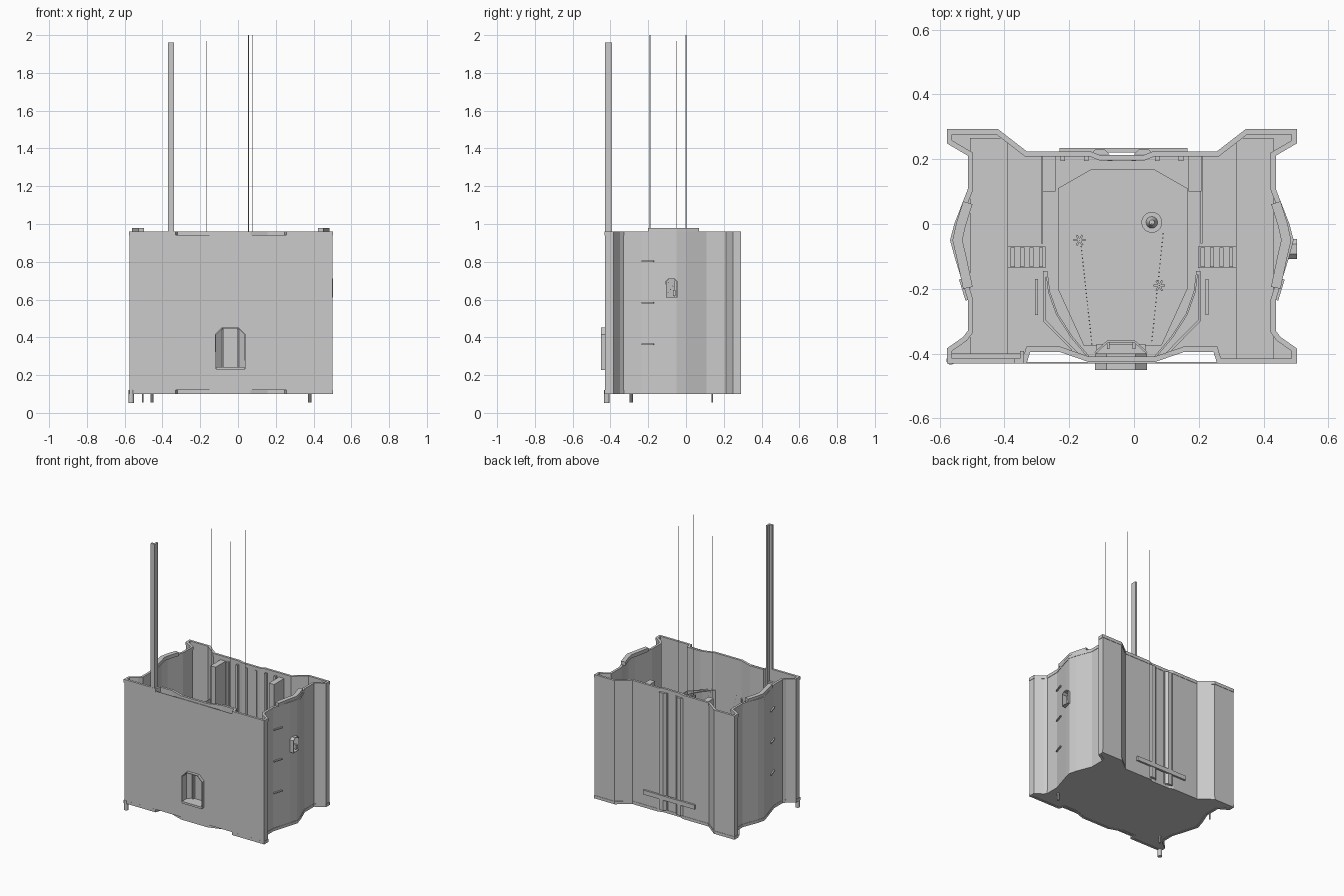
import bpy, bmesh, math
from mathutils import Vector

if "Cube" in bpy.data.objects:
    bpy.data.objects.remove(bpy.data.objects["Cube"])

CX = -0.0375   # mirror axis of the shell


def make(name, bm):
    bmesh.ops.recalc_face_normals(bm, faces=bm.faces)
    me = bpy.data.meshes.new(name)
    bm.to_mesh(me)
    bm.free()
    ob = bpy.data.objects.new(name, me)
    bpy.context.collection.objects.link(ob)
    return ob


def box(name, x0, x1, y0, y1, z0, z1):
    bm = bmesh.new()
    bmesh.ops.create_cube(bm, size=1)
    for v in bm.verts:
        v.co = Vector((x0 + (v.co.x + .5) * (x1 - x0), y0 + (v.co.y + .5) * (y1 - y0),
                       z0 + (v.co.z + .5) * (z1 - z0)))
    return make(name, bm)


def prism(name, pts, d):
    """Closed polygon of 3D points extruded along d."""
    bm = bmesh.new()
    f = bm.faces.new([bm.verts.new(p) for p in pts])
    r = bmesh.ops.extrude_face_region(bm, geom=[f])
    for v in r['geom']:
        if isinstance(v, bmesh.types.BMVert):
            v.co += Vector(d)
    return make(name, bm)


def strip(name, pts, z0, z1, thick, closed=False, offset=-1):
    """Upright sheet along a plan path, thickened."""
    bm = bmesh.new()
    lo = [bm.verts.new((x, y, z0)) for x, y in pts]
    hi = [bm.verts.new((x, y, z1)) for x, y in pts]
    n = len(pts)
    for i in range(n if closed else n - 1):
        j = (i + 1) % n
        bm.faces.new((lo[i], lo[j], hi[j], hi[i]))
    me = bpy.data.meshes.new(name)
    bm.to_mesh(me)
    bm.free()
    ob = bpy.data.objects.new(name, me)
    bpy.context.collection.objects.link(ob)
    m = ob.modifiers.new("thickness", 'SOLIDIFY')
    m.thickness, m.offset, m.use_even_offset = thick, offset, True
    return ob


def rod(name, x, y, z0, z1, r, n=8, r2=None):
    bm = bmesh.new()
    bmesh.ops.create_cone(bm, cap_ends=True, segments=n, radius1=r,
                          radius2=r if r2 is None else r2, depth=z1 - z0)
    bmesh.ops.translate(bm, verts=bm.verts, vec=(x, y, (z0 + z1) / 2))
    return make(name, bm)


def cut(ob, cutter):
    cutter.hide_render = True
    cutter.hide_viewport = False
    cutter.display_type = 'WIRE'
    m = ob.modifiers.new("opening", 'BOOLEAN')
    m.object, m.operation, m.solver = cutter, 'DIFFERENCE', 'EXACT'


def mirror(pts):
    return [(2 * CX - x, y) for x, y in reversed(pts)]


# Shell outline: right half from front middle to back middle, then mirrored
bulge = [(.435, -.235), (.475, -.105), (.49, -.05), (.477, 0), (.435, .108)]
half = [(.065, -.423), (.155, -.392), (.247, -.392), (.258, -.428), (.5, -.428), (.5, -.385),
        (.45, -.35), (.435, -.33)] + bulge + [(.435, .212), (.5, .25), (.5, .29), (.345, .29),
        (.257, .222), (.06, .222), (.03, .21)]
outline = half + mirror(half)

wall = strip("shell_wall", outline, .10, .95, .012, True)
strip("top_rim", outline, .938, .96, .016, True, -.7)
strip("bottom_rim", outline, .10, .12, .016, True, -.7)
prism("floor", [(x, y, .102) for x, y in outline], (0, 0, .014))
panel = box("front_panel", -.573, .5, -.43, -.426, .12, .942)

# Raised lips and rungs on the two end bulges
lip = [(.452, -.2), (.472, -.105), (.485, -.05), (.474, 0), (.452, .07)]
for side, f in (("right", lambda p: p), ("left", mirror)):
    strip(side + "_end_lip", f(lip), .955, .98, .03)
    for z in (.36, .58, .8):
        strip(side + "_wall_cleat", f([(.44, -.235), (.46, -.17)]), z, z + .008, .01, offset=0)

# Front window: chamfered opening, frame, bay behind and bars
def arch(x0, x1, z0, z1, c):
    return [(x0, z0), (x1, z0), (x1, z1 - c), (x1 - c, z1), (x0 + c, z1), (x0, z1 - c)]

win = arch(-.118, .038, .235, .45, .035)
cutter = prism("front_window_cutter", [(x, -.5, z) for x, z in win], (0, .14, 0))
cut(wall, cutter)
cut(panel, cutter)

def frame(name, shape, axis, a, b, t):
    """Open tube around a window shape."""
    P = (lambda u, v, d: (u, d, v)) if axis == 'y' else (lambda u, v, d: (d, u, v))
    bm = bmesh.new()
    A = [bm.verts.new(P(u, v, a)) for u, v in shape]
    B = [bm.verts.new(P(u, v, b)) for u, v in shape]
    for i in range(len(A)):
        j = (i + 1) % len(A)
        bm.faces.new((A[i], A[j], B[j], B[i]))
    ob = make(name, bm)
    m = ob.modifiers.new("thickness", 'SOLIDIFY')
    m.thickness, m.offset = t, 0
    return ob

frame("front_window_frame", win, 'y', -.45, -.40, .006)
strip("front_window_bay", [(-.118, -.40), (-.08, -.365), (0, -.365), (.038, -.40)], .235, .45, .006)
box("front_window_sill", -.115, .035, -.45, -.37, .228, .242)
for x in (-.08, 0):
    box("front_window_bar", x - .004, x + .004, -.385, -.365, .24, .445)

# Right wall hatch
hatch = arch(-.105, -.048, .612, .71, .014)
cut(wall, prism("hatch_cutter", [(.44, y, z) for y, z in hatch], (.1, 0, 0)))
frame("hatch_frame", hatch, 'x', .465, .503, .005)
box("hatch_latch", .475, .495, -.07, -.055, .62, .65)

# Back wall ribs and cross bar
for x in (-.105, .03):
    prism("back_rib", [(x - .03, .215, .12), (x - .015, .23, .12), (x + .015, .23, .12),
                       (x + .03, .215, .12)], (0, 0, .815))
box("back_cross_bar", -.23, .165, .22, .235, .195, .225)
for i in range(6):
    x = -.22 + i * .073
    box("inner_back_batten", x - .007, x + .007, .195, .213, .115, .935)

# Interior: floor strips, pilasters, partitions, curved front wings, treads
for side, s in (("right", 1), ("left", -1)):
    def bx(name, a, b, *r):
        x0, x1 = sorted((CX + s * a, CX + s * b))
        return box(side + name, x0, x1, *r)
    f = (lambda p: p) if s > 0 else mirror
    bx("_floor_strip", .353, .468, -.415, .265, .11, .124)
    bx("_pilaster", .205, .245, .1, .215, .115, .93)
    bx("_partition", .243, .249, -.06, .215, .115, .7)
    strip(side + "_outer_wing", f([(.092, -.415), (.205, -.3), (.205, -.145)]), .115, .7, .008)
    strip(side + "_inner_wing", f([(.065, -.415), (.12, -.35), (.165, -.28), (.19, -.21),
                                   (.198, -.145)]), .115, .7, .006)
    bx("_tread", .235, .353, -.135, -.07, .13, .142)
    for i in range(4):
        bx("_tread_slat", .243 + i * .029, .256 + i * .029, -.132, -.073, .142, .15)
    bx("_handle", .258, .268, -.28, -.17, .25, .26)

# Floor plate with clipped corners
plate = [(-.155, -.375), (.085, -.375), (.165, -.2), (.165, .11), (.06, .17), (-.13, .17),
         (-.235, .11), (-.235, -.2)]
prism("floor_plate", [(x, y, .112) for x, y in plate], (0, 0, .01))

# Tall thin masts with bases
for x, y, top, r in ((.055, 0, 2, .0025), (-.168, -.05, 1.97, .0015), (.078, -.19, 2, .002)):
    rod("thin_mast", x, y, .12, top, r)
rod("mast_base", .055, .005, .12, .135, .032, 24)
rod("mast_collar", .055, .005, .135, .17, .018, 16, .008)
for x, y in ((-.168, -.05), (.078, -.19)):
    for k in range(3):
        a = k * math.pi / 3
        d = Vector((math.cos(a), math.sin(a))) * .018
        strip("mast_clamp", [(x - d.x, y - d.y), (x + d.x, y + d.y)], .72, .745, .006, offset=0)

# Bead chains running to the front wall
bm = bmesh.new()
for a, b in (((-.163, -.07), (-.13, -.37)), ((.09, -.03), (.055, -.36))):
    for i in range(26):
        t = i / 25
        p = Vector((*Vector(a).lerp(Vector(b), t), .73 - .16 * math.sin(math.pi * t)))
        r = bmesh.ops.create_icosphere(bm, subdivisions=1, radius=.0025)
        bmesh.ops.translate(bm, verts=r['verts'], vec=p)
make("bead_chains", bm)

# Corner post: angle section, with bracket bar along the front wall
post = [(-.37, -.43), (-.34, -.43), (-.34, -.392), (-.352, -.392), (-.352, -.415), (-.37, -.415)]
prism("tall_post", [(x, y, .11) for x, y in post], (0, 0, 1.85))
box("post_bracket_bar", -.57, -.34, -.415, -.4, .86, .875)

# Feet
rod("main_foot", -.565, -.42, .053, .12, .014, 12)
for x, y, r in ((-.455, -.29, .009), (.38, -.29, .009), (-.505, .14, .004)):
    rod("small_foot", x, y, .055, .12, r, 10)
